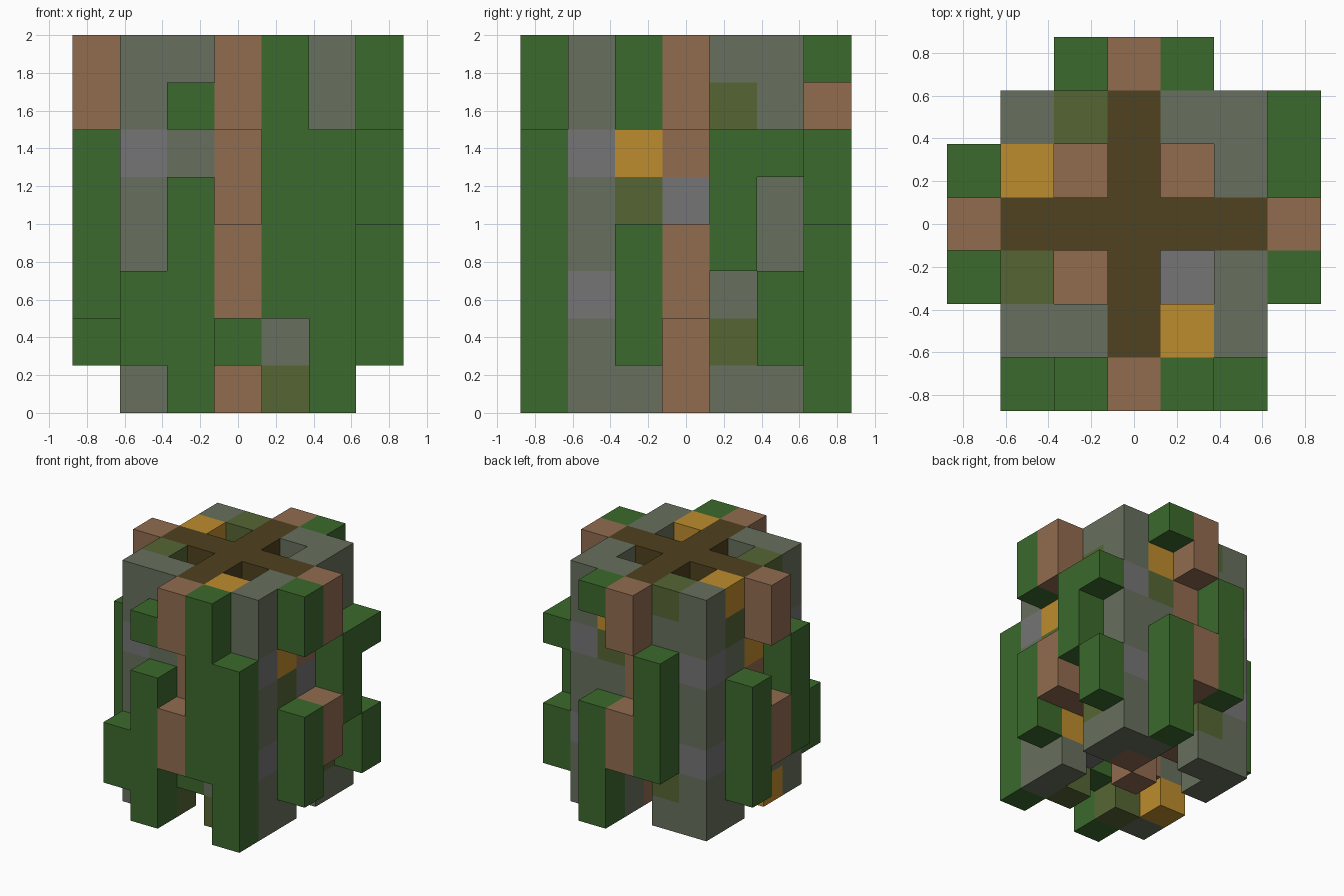
import bpy
import bmesh
from mathutils import Vector

if "Cube" in bpy.data.objects:
    bpy.data.objects.remove(bpy.data.objects["Cube"], do_unlink=True)

S = 0.25  # block size

# One flat colour per letter
PALETTE = {
    "M": ("mossy_stone", (0.136, 0.162, 0.109)),
    "G": ("plain_stone", (0.178, 0.178, 0.178)),
    "O": ("olive_moss", (0.093, 0.133, 0.034)),
    "Y": ("amber", (0.515, 0.262, 0.026)),
    "V": ("leaf_green", (0.045, 0.144, 0.026)),
    "B": ("bark_brown", (0.283, 0.150, 0.080)),
    "D": ("dark_timber", (0.080, 0.054, 0.014)),
}
LETTERS = list(PALETTE)


def make_material(name, rgb):
    mat = bpy.data.materials.new(name)
    mat.use_nodes = True
    mat.diffuse_color = (*rgb, 1)
    bsdf = mat.node_tree.nodes["Principled BSDF"]
    bsdf.inputs["Base Color"].default_value = (*rgb, 1)
    bsdf.inputs["Roughness"].default_value = 0.9
    return mat


MATERIALS = [make_material(*PALETTE[c]) for c in LETTERS]

# Each column of blocks is spelled from the ground up; a dot is a gap
CORNER = "MMGMMGMM"
TRUNK = "..BB..BB"
ARM = "..BBBBBD"

PARTS = {
    "stone_walls": {
        (-2, -2): CORNER, (2, -2): CORNER, (2, 2): CORNER, (-2, 2): CORNER,
        (-1, -2): "OMMMMMMM", (1, -2): "OMMMMMMY",
        (2, -1): "MYMMOYMM", (2, 1): "MOMMMMOM",
        (1, 2): "MMMMMOYM", (-1, 2): "MOMMMMMO",
        (-2, 1): "MMMMMMOY", (-2, -1): "YMMMMMMO",
    },
    "timber_core": {
        (0, 0): "BBBBBBBD",
        (1, 0): ARM, (-1, 0): ARM, (0, 1): ARM, (0, -1): ARM,
        (2, 0): "..BBGBBD", (-2, 0): "..BBBYBD",
        (0, 2): ARM, (0, -2): ".VBBBBBD",
    },
    "shaft_floors": {
        (1, 1): "B", (-1, 1): ".B", (-1, -1): ".B", (1, -1): ".G",
    },
    "outer_logs": {
        (0, -3): TRUNK, (0, 3): TRUNK, (3, 0): TRUNK, (-3, 0): TRUNK,
    },
    "front_vines": {
        (-2, -3): ".VV", (-1, -3): "VVVVV.V",
        (1, -3): "..VVVVVV", (2, -3): "VVVVVV",
    },
    "left_vines": {
        (3, -1): ".VVV..VV", (3, 1): "...VVV", (3, 2): ".VV..V",
    },
    "back_vines": {
        (-1, 3): "..VVVV", (1, 3): "VVVV...V",
    },
    "right_vines": {
        (-3, -1): "..VVVV", (-3, 1): ".VVVV",
    },
}


def cells_of(columns):
    return {(x, y, z): c for (x, y), text in columns.items()
            for z, c in enumerate(text) if c != "."}


FILLED = {}
for part in PARTS.values():
    FILLED.update(cells_of(part))

AXES = [Vector(a) for a in ((1, 0, 0), (0, 1, 0), (0, 0, 1))]


def build(name, columns):
    """Make block faces wherever a block meets open air."""
    bm = bmesh.new()
    verts = {}

    def vert(p):
        key = tuple(round(v * 2) for v in p)
        if key not in verts:
            verts[key] = bm.verts.new(p * S)
        return verts[key]

    for cell, letter in cells_of(columns).items():
        centre = Vector(cell) + AXES[2] / 2
        for i in range(3):
            for side in (1, -1):
                n = AXES[i] * side
                if tuple(int(v) for v in Vector(cell) + n) in FILLED:
                    continue
                u = AXES[(i + 1) % 3]
                w = n.cross(u)
                corners = [centre + (n + a * u + b * w) / 2
                           for a, b in ((-1, -1), (1, -1), (1, 1), (-1, 1))]
                face = bm.faces.new([vert(p) for p in corners])
                face.material_index = LETTERS.index(letter)

    mesh = bpy.data.meshes.new(name)
    bm.to_mesh(mesh)
    bm.free()
    for mat in MATERIALS:
        mesh.materials.append(mat)
    obj = bpy.data.objects.new(name, mesh)
    bpy.context.collection.objects.link(obj)


for part_name, part_columns in PARTS.items():
    build(part_name, part_columns)
